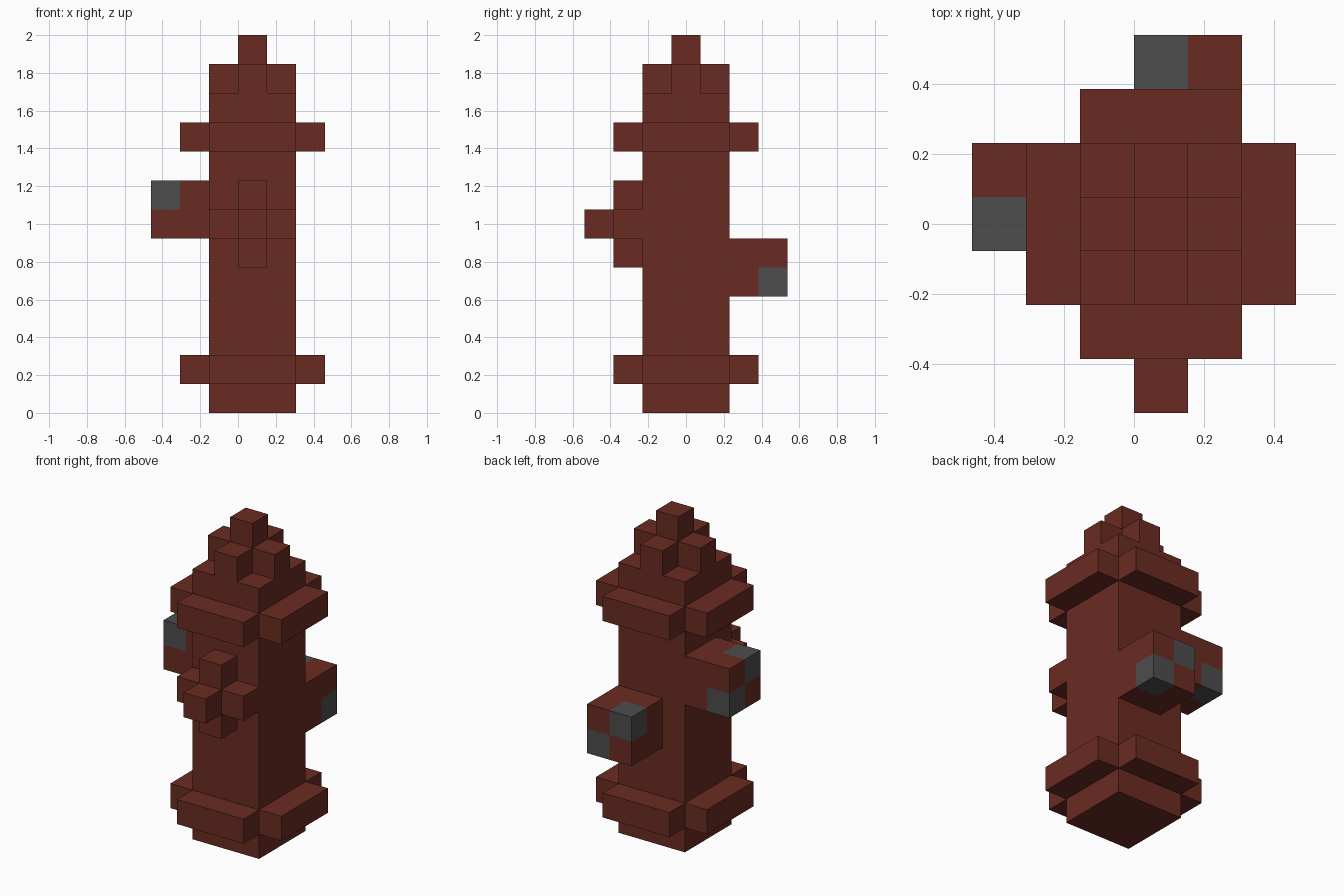
import bpy
import bmesh
from mathutils import Matrix, Vector

cube = bpy.data.objects.get("Cube")
if cube:
    bpy.data.objects.remove(cube, do_unlink=True)

U = 2 / 13  # edge of one block; all sizes below are in blocks


def material(name, rgb):
    m = bpy.data.materials.new(name)
    m.use_nodes = True
    m.diffuse_color = (*rgb, 1)
    m.node_tree.nodes["Principled BSDF"].inputs["Base Color"].default_value = (*rgb, 1)
    return m


RED = material("dark red", (0.142, 0.0245, 0.0160))
GREY = material("dark grey", (0.075, 0.075, 0.075))


def blocks(name, boxes):
    """One object from boxes given as (min corner, max corner, material index)."""
    bm = bmesh.new()
    for lo, hi, mat in boxes:
        lo, hi = Vector(lo) * U, Vector(hi) * U
        mtx = Matrix.Translation((lo + hi) / 2) @ Matrix.Diagonal((*(hi - lo), 1))
        verts = bmesh.ops.create_cube(bm, size=1, matrix=mtx)["verts"]
        for f in {f for v in verts for f in v.link_faces}:
            f.material_index = mat
    mesh = bpy.data.meshes.new(name)
    bm.to_mesh(mesh)
    bm.free()
    mesh.materials.append(RED)
    mesh.materials.append(GREY)
    obj = bpy.data.objects.new(name, mesh)
    bpy.context.collection.objects.link(obj)
    return obj


# Square barrel
blocks("barrel", [((-1, -1.5, 0), (2, 1.5, 11), 0)])

# Two flanges, each with four arms and open corners
for name, z in (("base_flange", 1), ("top_flange", 9)):
    blocks(name, [
        ((-1, -2.5, z), (2, -1.5, z + 1), 0),
        ((-1, 1.5, z), (2, 2.5, z + 1), 0),
        ((-2, -1.5, z), (-1, 1.5, z + 1), 0),
        ((2, -1.5, z), (3, 1.5, z + 1), 0),
    ])

# Cross-shaped bonnet with the operating nut on top
blocks("bonnet", [
    ((0, -1.5, 11), (1, 1.5, 12), 0),
    ((-1, -0.5, 11), (0, 0.5, 12), 0),
    ((1, -0.5, 11), (2, 0.5, 12), 0),
])
blocks("top_nut", [((0, -0.5, 12), (1, 0.5, 13), 0)])

# Front outlet: cross-shaped cap with a nut
blocks("front_cap", [
    ((0, -2.5, 5), (1, -1.5, 8), 0),
    ((-1, -2.5, 6), (0, -1.5, 7), 0),
    ((1, -2.5, 6), (2, -1.5, 7), 0),
])
blocks("front_nut", [((0, -3.5, 6), (1, -2.5, 7), 0)])

# Side and back outlets: red neck, chequered red and grey end
pairs = [(i, k) for i in (0, 1) for k in (0, 1)]
blocks("right_outlet_neck", [((-2, -0.5, 6), (-1, 1.5, 8), 0)])
blocks("right_outlet_end", [
    ((-3, i - 0.5, 6 + k), (-2, i + 0.5, 7 + k), (i + k) % 2) for i, k in pairs])
blocks("back_outlet_neck", [((0, 1.5, 4), (2, 2.5, 6), 0)])
blocks("back_outlet_end", [
    ((i, 2.5, 4 + k), (i + 1, 3.5, 5 + k), (i + k) % 2) for i, k in pairs])
